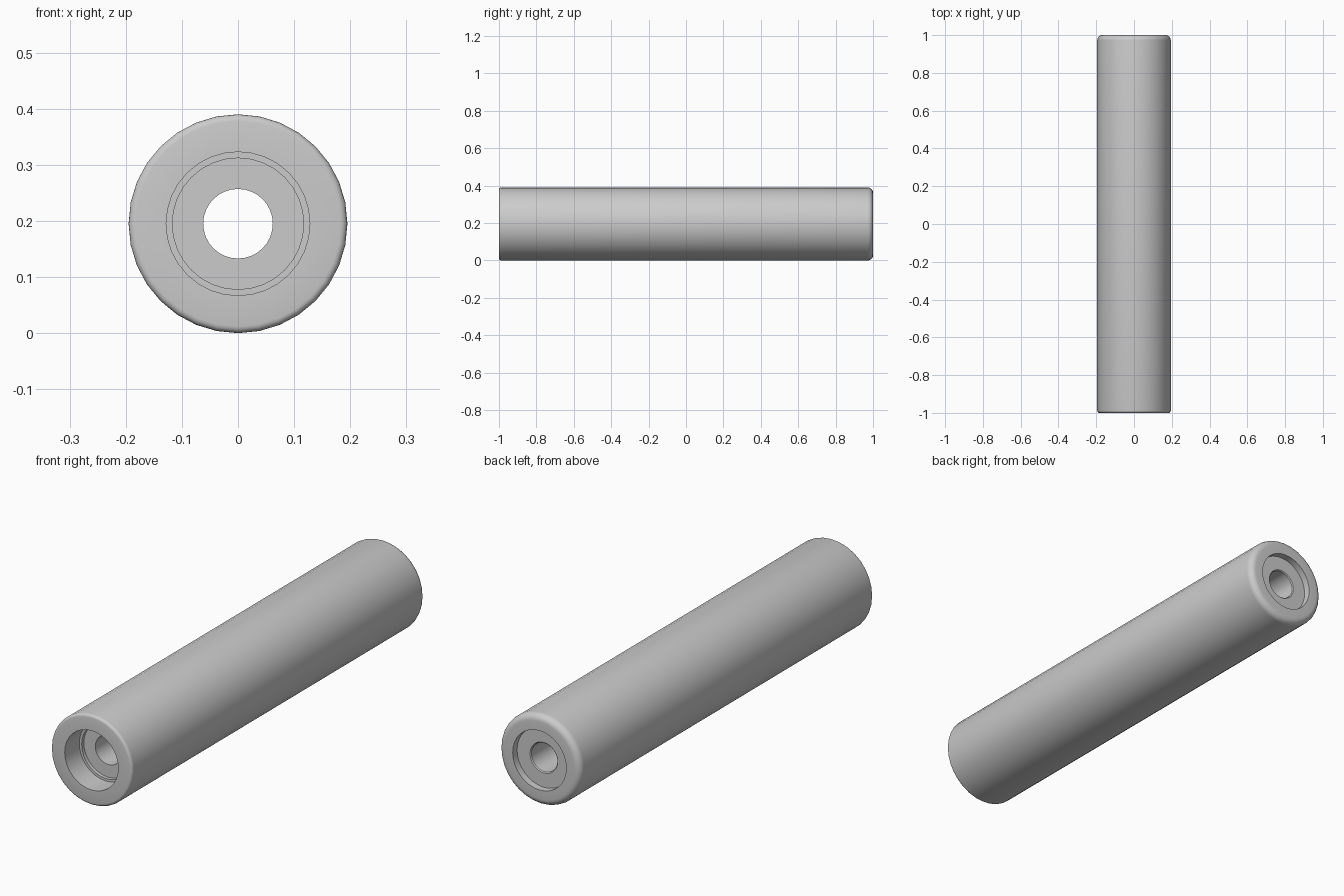
import bpy, bmesh
from math import pi, sin, cos, radians

if "Cube" in bpy.data.objects:
    bpy.data.objects.remove(bpy.data.objects["Cube"])

R, SEGMENTS = 0.195, 32      # outer radius and sides of the tube
BORE, RECESS = 0.062, 0.128  # through hole and end pockets


def rounded_corner(y, radius, start, end, steps):
    """Quarter-round points (radius, y) at the outer rim of an end."""
    cy = y - radius if y > 0 else y + radius
    return [(R - radius + radius * cos(radians(start + (end - start) * i / steps)),
             cy + radius * sin(radians(start + (end - start) * i / steps)))
            for i in range(steps + 1)]


# Closed profile: front pocket with a step, outer wall, back pocket, bore
profile = [(BORE, -0.885), (0.117, -0.885), (0.117, -0.90), (RECESS, -0.90), (RECESS, -1.0)]
profile += rounded_corner(-1.0, 0.012, -90, 0, 4)
profile += rounded_corner(1.0, 0.028, 0, 90, 6)
profile += [(RECESS, 1.0), (RECESS, 0.97), (BORE + 0.004, 0.97), (BORE, 0.966)]

# Spin the profile around the y axis
bm = bmesh.new()
rings = []
for i in range(SEGMENTS):
    a = 2 * pi * i / SEGMENTS
    rings.append([bm.verts.new((r * sin(a), y, R + r * cos(a))) for r, y in profile])
n = len(profile)
for i in range(SEGMENTS):
    a, b = rings[i], rings[(i + 1) % SEGMENTS]
    for j in range(n):
        k = (j + 1) % n
        bm.faces.new((a[j], a[k], b[k], b[j]))
bmesh.ops.recalc_face_normals(bm, faces=bm.faces)

# Hollow grip sleeve
mesh = bpy.data.meshes.new("grip_sleeve")
bm.to_mesh(mesh)
bm.free()
sleeve = bpy.data.objects.new("grip_sleeve", mesh)
bpy.context.collection.objects.link(sleeve)
bpy.context.view_layer.objects.active = sleeve
sleeve.select_set(True)
bpy.ops.object.shade_smooth_by_angle(angle=radians(35))
